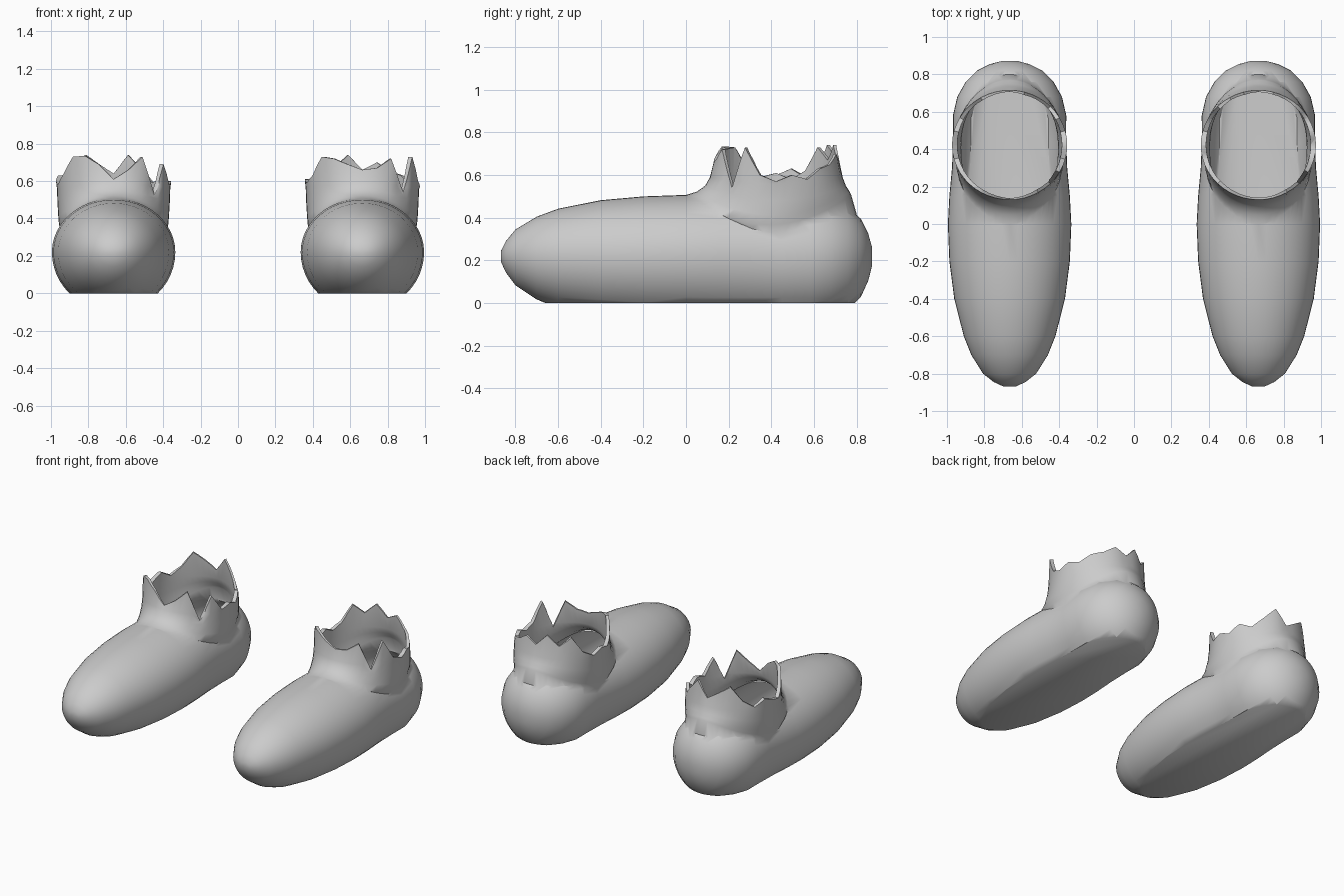
import bpy, bmesh, math

if "Cube" in bpy.data.objects:
    bpy.data.objects.remove(bpy.data.objects["Cube"])

WALL = 0.024
CX, SEG = 0.665, 48

mat = bpy.data.materials.new("soft grey")
mat.diffuse_color = (0.6, 0.6, 0.6, 1)
mat.use_nodes = True
mat.node_tree.nodes["Principled BSDF"].inputs["Base Color"].default_value = mat.diffuse_color

# Foot stations: y, half width, top z
STATIONS = [(-0.868, 0.035, 0.245), (-0.845, 0.085, 0.29), (-0.8, 0.142, 0.345), (-0.7, 0.205, 0.405),
            (-0.6, 0.245, 0.442), (-0.4, 0.296, 0.482), (-0.2, 0.322, 0.50),
            (0.0, 0.33, 0.507), (0.15, 0.322, 0.51), (0.3, 0.308, 0.51),
            (0.45, 0.302, 0.51), (0.58, 0.303, 0.51), (0.68, 0.28, 0.485),
            (0.76, 0.235, 0.45), (0.82, 0.175, 0.395), (0.855, 0.105, 0.325), (0.872, 0.04, 0.265)]
# Ankle rings: z, front y, back y, half width, sag at the sides
RINGS = [(0.15, 0.20, 0.78, 0.24, 0), (0.42, 0.10, 0.80, 0.27, 0.14),
         (0.507, 0.00, 0.775, 0.292, 0.14), (0.522, 0.05, 0.768, 0.296, 0.11),
         (0.55, 0.09, 0.75, 0.30, 0.07), (0.59, 0.112, 0.735, 0.303, 0.03)]
# Torn rim heights, every 15 degrees from +x
RIM_A = [0.60, 0.57, 0.62, 0.59, 0.66, 0.74, 0.64, 0.69, 0.74, 0.64, 0.59, 0.63,
         0.60, 0.58, 0.64, 0.73, 0.735, 0.69, 0.61, 0.66, 0.73, 0.53, 0.69, 0.58]
RIM_B = [0.57, 0.60, 0.58, 0.63, 0.65, 0.70, 0.66, 0.74, 0.67, 0.73, 0.62, 0.58,
         0.61, 0.59, 0.63, 0.73, 0.72, 0.69, 0.66, 0.67, 0.72, 0.54, 0.73, 0.60]


def loft(name, rings):
    """Closed solid through rings of equal size."""
    bm = bmesh.new()
    rows = [[bm.verts.new(p) for p in r] for r in rings]
    n = len(rows[0])
    for a, b in zip(rows, rows[1:]):
        for i in range(n):
            j = (i + 1) % n
            bm.faces.new((a[i], a[j], b[j], b[i]))
    for r in (rows[0], rows[-1]):
        mid = bm.verts.new([sum(v.co[k] for v in r) / n for k in range(3)])
        for i in range(n):
            bm.faces.new((r[i], r[(i + 1) % n], mid))
    bmesh.ops.recalc_face_normals(bm, faces=bm.faces)
    me = bpy.data.meshes.new(name)
    bm.to_mesh(me)
    bm.free()
    ob = bpy.data.objects.new(name, me)
    bpy.context.collection.objects.link(ob)
    me.materials.append(mat)
    return ob


def foot(name, cx, t):
    """Egg-shaped foot with a flat sole, shrunk by t."""
    rings = []
    for y, w, top in STATIONS:
        up = max(top - 0.22, 0.01)
        w, up, low = max(w - t, 0.012), max(up - t, 0.01), max(up * 1.1 - t, 0.01)
        ring = []
        for i in range(SEG):
            a = 2 * math.pi * i / SEG
            s = math.sin(a)
            ring.append((cx + w * math.cos(a), y * (1 - t / 0.87), 0.22 + s * (up if s > 0 else low)))
        rings.append(ring)
    ob = loft(name, rings)
    bm = bmesh.new()
    bm.from_mesh(ob.data)
    cut = bmesh.ops.bisect_plane(bm, geom=bm.verts[:] + bm.edges[:] + bm.faces[:],
                                 plane_co=(0, 0, t), plane_no=(0, 0, -1), clear_outer=True)
    bmesh.ops.holes_fill(bm, edges=[e for e in bm.edges if e.is_boundary], sides=0)
    bmesh.ops.recalc_face_normals(bm, faces=bm.faces)
    bm.to_mesh(ob.data)
    bm.free()
    return ob


def ankle(name, cx, t, rim=None):
    """Flared ankle tube; open-topped cutter when no rim is given."""
    rings = []
    rows = RINGS + [(0.9, 0.13, 0.715, 0.308, 0)]
    for k, (z, yf, yb, w, sag) in enumerate(rows):
        ring = []
        for i in range(SEG):
            a = 2 * math.pi * i / SEG
            c, s = math.cos(a), math.sin(a)
            h = z - sag * c * c
            if rim:
                f = i * len(rim) / SEG
                j = int(f)
                edge = rim[j] + (rim[(j + 1) % len(rim)] - rim[j]) * (f - j)
                h = edge if k == len(rows) - 1 else min(h, edge - 0.006 * (len(rows) - k))
            if t and k < len(rows) - 1:
                h -= t * 0.5
            ring.append((cx + (w - t) * c, (yf + yb) / 2 + ((yb - yf) / 2 - t) * s, h))
        rings.append(ring)
    if rim:   # flat lip just inside the torn edge
        rings.append([(cx + (x - cx) * 0.8, 0.42 + (y - 0.42) * 0.8, z) for x, y, z in rings[-1]])
    return loft(name, rings)


def combine(target, tool, op):
    m = target.modifiers.new(op, 'BOOLEAN')
    m.operation, m.object, m.solver = op, tool, 'EXACT'
    bpy.context.view_layer.objects.active = target
    bpy.ops.object.modifier_apply(modifier=m.name)
    bpy.data.objects.remove(tool)


# Two hollow shoes
for side, cx, rim in (("left", -CX, RIM_A), ("right", CX, RIM_B)):
    shoe = foot(side + "_shoe", cx, 0)
    combine(shoe, ankle("ankle", cx, 0, rim), 'UNION')
    hollow = foot("hollow", cx, WALL)
    combine(hollow, ankle("ankle_hollow", cx, WALL), 'UNION')
    combine(shoe, hollow, 'DIFFERENCE')
    bpy.ops.object.select_all(action='DESELECT')
    shoe.select_set(True)
    bpy.context.view_layer.objects.active = shoe
    bpy.ops.object.shade_smooth_by_angle(angle=math.radians(50))
